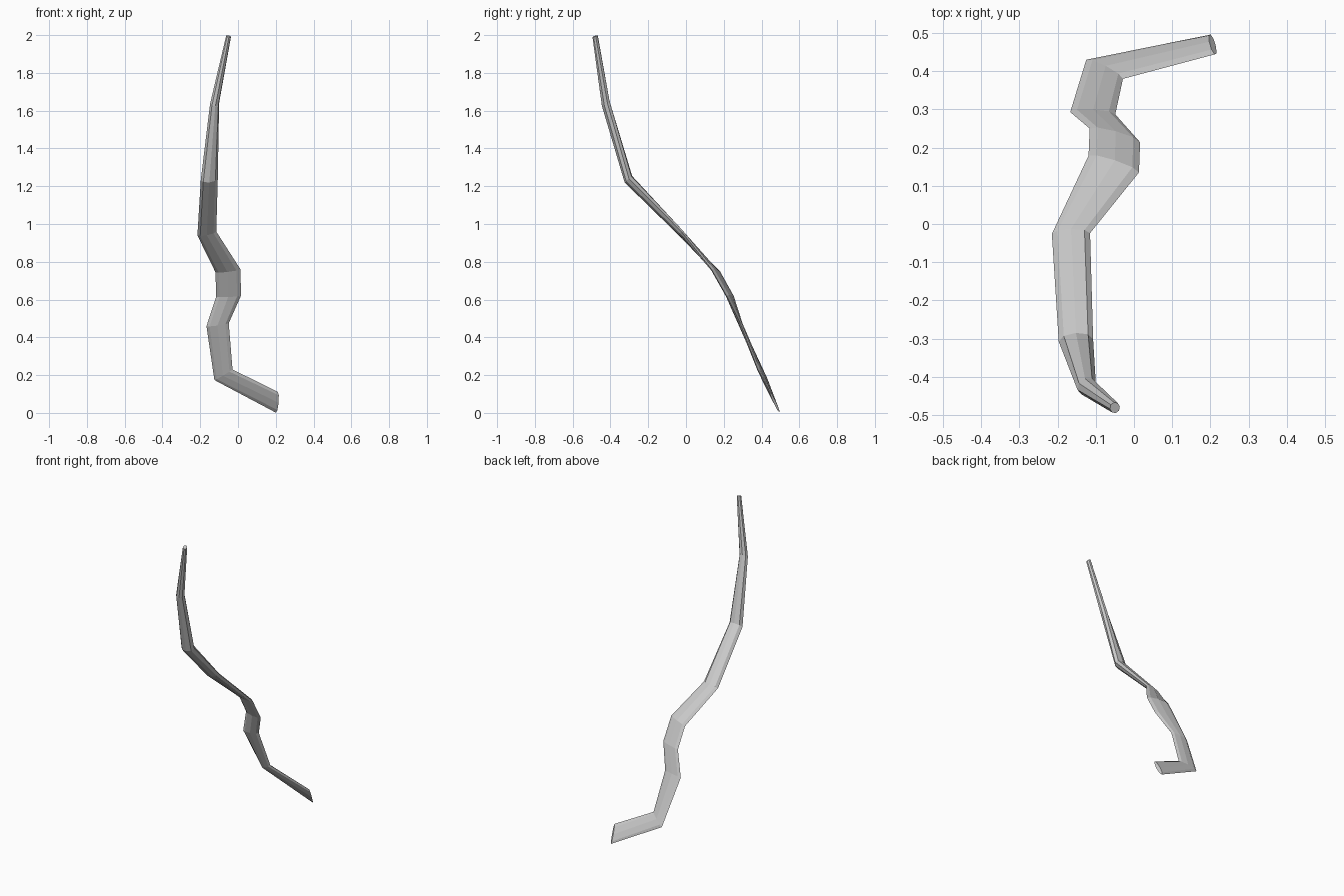
import bpy, bmesh, math
from mathutils import Vector

SIDES = 8

# Each ring: centre, half of the wide axis, half of the thin axis
RINGS = [
    ((0.206, 0.470, 0.056), (0.005, -0.026, 0.055), (-0.009, 0.007, 0.002)),
    ((-0.077, 0.405, 0.202), (0.048, -0.025, 0.028), (0.003, 0.009, 0.005)),
    ((-0.108, 0.290, 0.467), (0.059, -0.003, 0.008), (0.001, 0.010, 0.005)),
    ((-0.050, 0.232, 0.618), (0.066, -0.018, 0.003), (0.002, 0.011, 0.005)),
    ((-0.053, 0.157, 0.752), (0.066, -0.022, 0.008), (0.003, 0.010, 0.006)),
    ((-0.165, -0.025, 0.950), (0.050, 0.001, 0.010), (0.000, 0.012, 0.010)),
    ((-0.152, -0.305, 1.237), (0.045, 0.003, 0.004), (0.000, 0.020, 0.017)),
    ((-0.124, -0.425, 1.638), (0.024, 0.009, 0.002), (-0.004, 0.020, 0.014)),
    ((-0.050, -0.481, 1.994), (0.013, 0.003, -0.002), (-0.002, 0.014, 0.005)),
]

# Crooked, flattened, tapering strand lofted through the rings
bm = bmesh.new()
loops = []
for c, w, t in RINGS:
    c, w, t = Vector(c), Vector(w), Vector(t)
    loops.append([bm.verts.new(c + w * math.cos(a) + t * math.sin(a))
                  for a in (2 * math.pi * i / SIDES for i in range(SIDES))])
for lo, hi in zip(loops, loops[1:]):
    for i in range(SIDES):
        j = (i + 1) % SIDES
        bm.faces.new((lo[i], lo[j], hi[j], hi[i]))

# End caps
bm.faces.new(loops[0][::-1])
bm.faces.new(loops[-1])
bmesh.ops.recalc_face_normals(bm, faces=bm.faces[:])

mesh = bpy.data.meshes.new("bent_strand")
bm.to_mesh(mesh)
bm.free()
bpy.context.collection.objects.link(bpy.data.objects.new("bent_strand", mesh))
